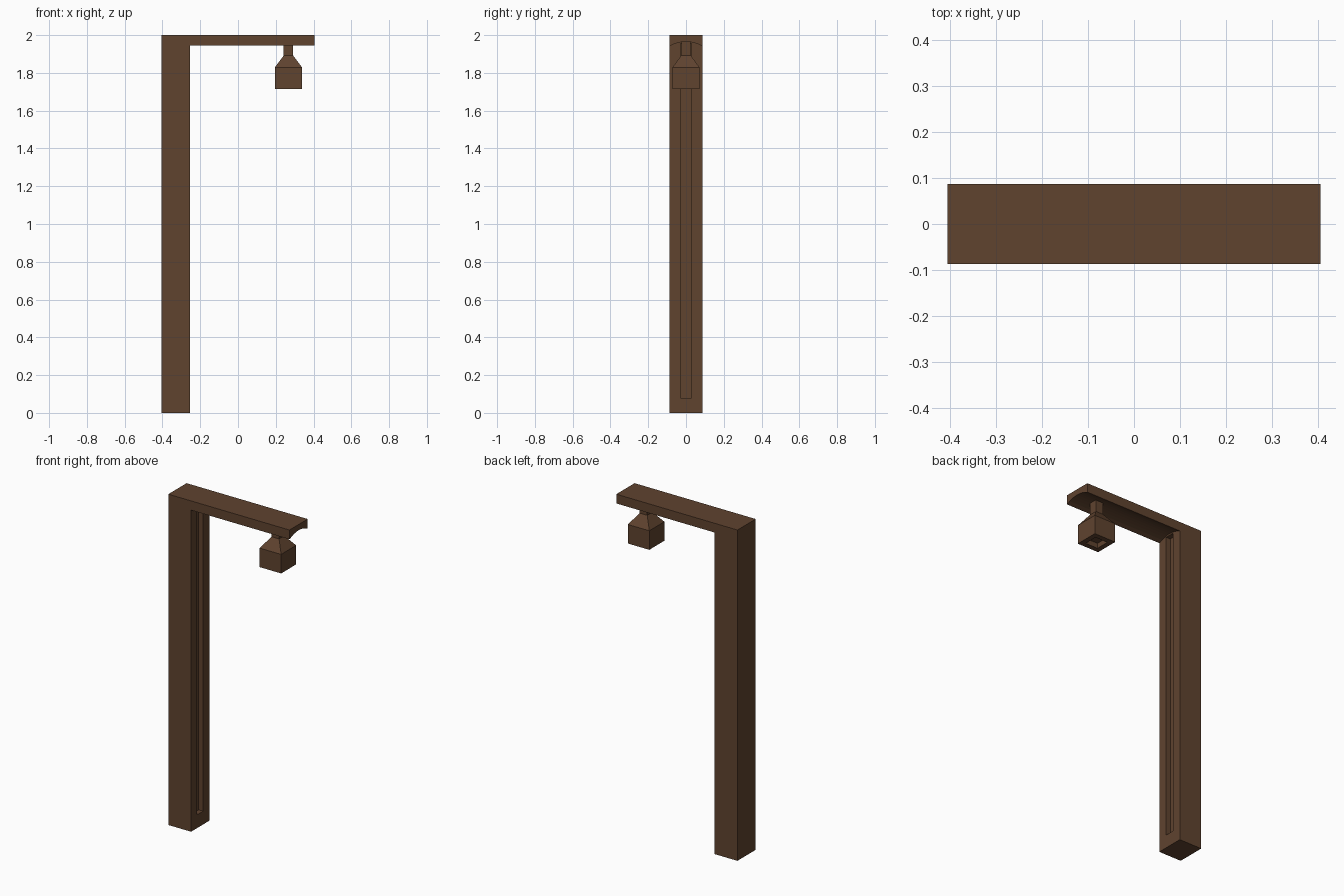
import bpy, bmesh, math

if "Cube" in bpy.data.objects:
    bpy.data.objects.remove(bpy.data.objects["Cube"])

wood = bpy.data.materials.new("dark_brown_wood")
wood.diffuse_color = (0.115, 0.056, 0.028, 1)
wood.use_nodes = True
wood.node_tree.nodes["Principled BSDF"].inputs["Base Color"].default_value = wood.diffuse_color

X0, X1, X2 = -0.405, -0.253, 0.405   # post back, post front, arm tip
HY = 0.087                           # half thickness
ARM_Z = 1.944


def make(name, bm):
    bmesh.ops.recalc_face_normals(bm, faces=bm.faces)
    me = bpy.data.meshes.new(name)
    bm.to_mesh(me)
    bm.free()
    me.materials.append(wood)
    ob = bpy.data.objects.new(name, me)
    bpy.context.collection.objects.link(ob)
    return ob


def prism(name, points, offset):
    """Extrude a planar outline along the offset vector."""
    bm = bmesh.new()
    face = bm.faces.new([bm.verts.new(p) for p in points])
    ext = bmesh.ops.extrude_face_region(bm, geom=[face])
    verts = [g for g in ext["geom"] if isinstance(g, bmesh.types.BMVert)]
    bmesh.ops.translate(bm, verts=verts, vec=offset)
    return make(name, bm)


def cut(ob, cutter):
    cutter.hide_render = True
    mod = ob.modifiers.new("cut", 'BOOLEAN')
    mod.operation = 'DIFFERENCE'
    mod.solver = 'EXACT'
    mod.object = cutter
    dg = bpy.context.evaluated_depsgraph_get()
    mesh = bpy.data.meshes.new_from_object(ob.evaluated_get(dg))
    ob.modifiers.clear()
    ob.data = mesh
    bpy.data.objects.remove(cutter)


# post and arm as one L-shaped piece
outline = [(X0, 0), (X1, 0), (X1, ARM_Z), (X2, ARM_Z), (X2, 2), (X0, 2)]
post = prism("post_and_arm", [(x, -HY, z) for x, z in outline], (0, 2 * HY, 0))

# shallow arched channel under the arm
W, RISE, N = 0.083, 0.021, 8
R = (W * W + RISE * RISE) / (2 * RISE)
A = math.asin(W / R)
arc = []
for i in range(N + 1):
    t = -A + 2 * A * i / N
    arc.append((X1, R * math.sin(t), ARM_Z + RISE - R + R * math.cos(t)))
arc += [(X1, W, 1.9), (X1, -W, 1.9)]
cut(post, prism("arch_cutter", arc, (X2 - X1 + 0.1, 0, 0)))

# long groove on the inner face of the post
gx, gy = X1 - 0.03, 0.029
groove = [(gx, -gy, 0.08), (gx, gy, 0.08), (gx, gy, 1.955), (gx, -gy, 1.955)]
cut(post, prism("groove_cutter", groove, (0.06, 0, 0)))

# lamp: stacked square rings from neck top to the recess in its underside
bm = bmesh.new()
rings = [(0.025, 1.966), (0.025, 1.892), (0.072, 1.829),
         (0.072, 1.714), (0.042, 1.714), (0.042, 1.745)]
loops = []
for h, z in rings:
    loops.append([bm.verts.new((0.267 + sx * h, sy * h, z))
                  for sx, sy in ((-1, -1), (1, -1), (1, 1), (-1, 1))])
for a, b in zip(loops, loops[1:]):
    for i in range(4):
        j = (i + 1) % 4
        bm.faces.new((a[i], a[j], b[j], b[i]))
bm.faces.new(loops[0])
bm.faces.new(loops[-1])
make("hanging_lamp", bm)
